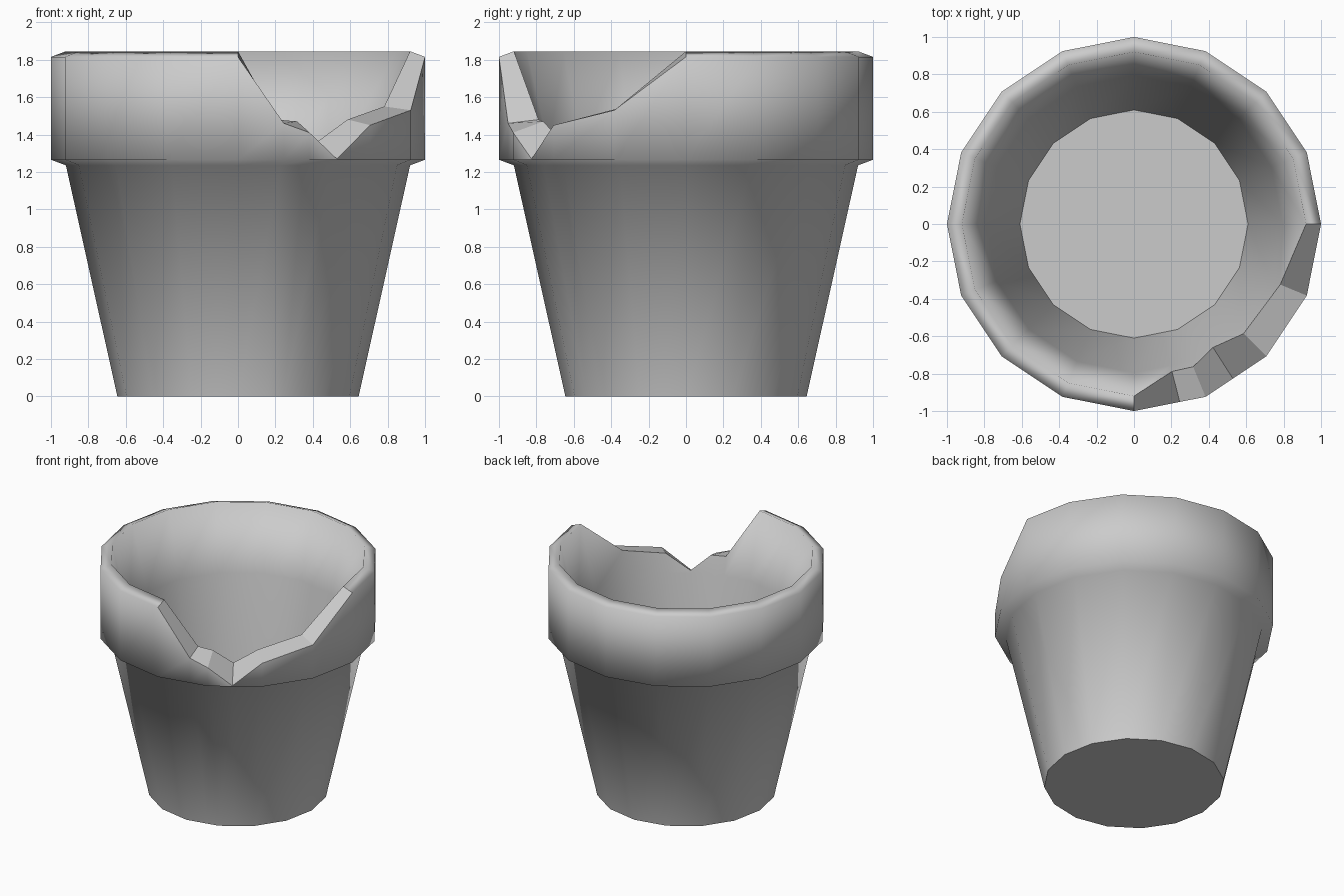
import bpy, bmesh, math

if "Cube" in bpy.data.objects:
    bpy.data.objects.remove(bpy.data.objects["Cube"])

SIDES = 16
TOP_OUT, TOP_IN = 1.815, 1.845
# Broken part of the rim: column -> (outer height, inner height)
notch = {12.64: (1.46, 1.48), 13: (1.41, 1.47), 13.45: (1.27, 1.36),
         14: (1.45, 1.48), 15: (1.53, 1.55)}
columns = sorted(set(range(SIDES)) | set(notch))


def direction(k):
    # Point on the unit 16-gon; fractional columns lie on the flat side
    i, t = int(k), k - int(k)
    a, b = (2 * math.pi * n / SIDES for n in (i, i + 1))
    return (math.cos(a) * (1 - t) + math.cos(b) * t,
            math.sin(a) * (1 - t) + math.sin(b) * t)


bm = bmesh.new()
grid = []
for k in columns:
    zo, zi = notch.get(k, (TOP_OUT, TOP_IN))
    # Profile: outer wall, rim band, rim top, inner wall, floor
    profile = [(0.645, 0), (0.92, 1.235), (1, 1.265), (1, zo),
               (0.92 - 0.25 * (TOP_IN - zi), zi), (0.795, 1.34), (0.61, 0.12)]
    dx, dy = direction(k)
    grid.append([bm.verts.new((r * dx, r * dy, z)) for r, z in profile])

# Walls; the fracture faces stay flat, the rest is smooth
n = len(columns)
for i in range(n):
    a, b = grid[i], grid[(i + 1) % n]
    broken = columns[i] >= 12
    for j in range(len(a) - 1):
        f = bm.faces.new((a[j], b[j], b[j + 1], a[j + 1]))
        f.smooth = not (broken and j == 3)

# Underside and inner floor
bm.faces.new([c[0] for c in reversed(grid)])
bm.faces.new([c[-1] for c in grid])
bmesh.ops.recalc_face_normals(bm, faces=bm.faces)

mesh = bpy.data.meshes.new("broken_flower_pot")
bm.to_mesh(mesh)
bm.free()
pot = bpy.data.objects.new("broken_flower_pot", mesh)
bpy.context.collection.objects.link(pot)
